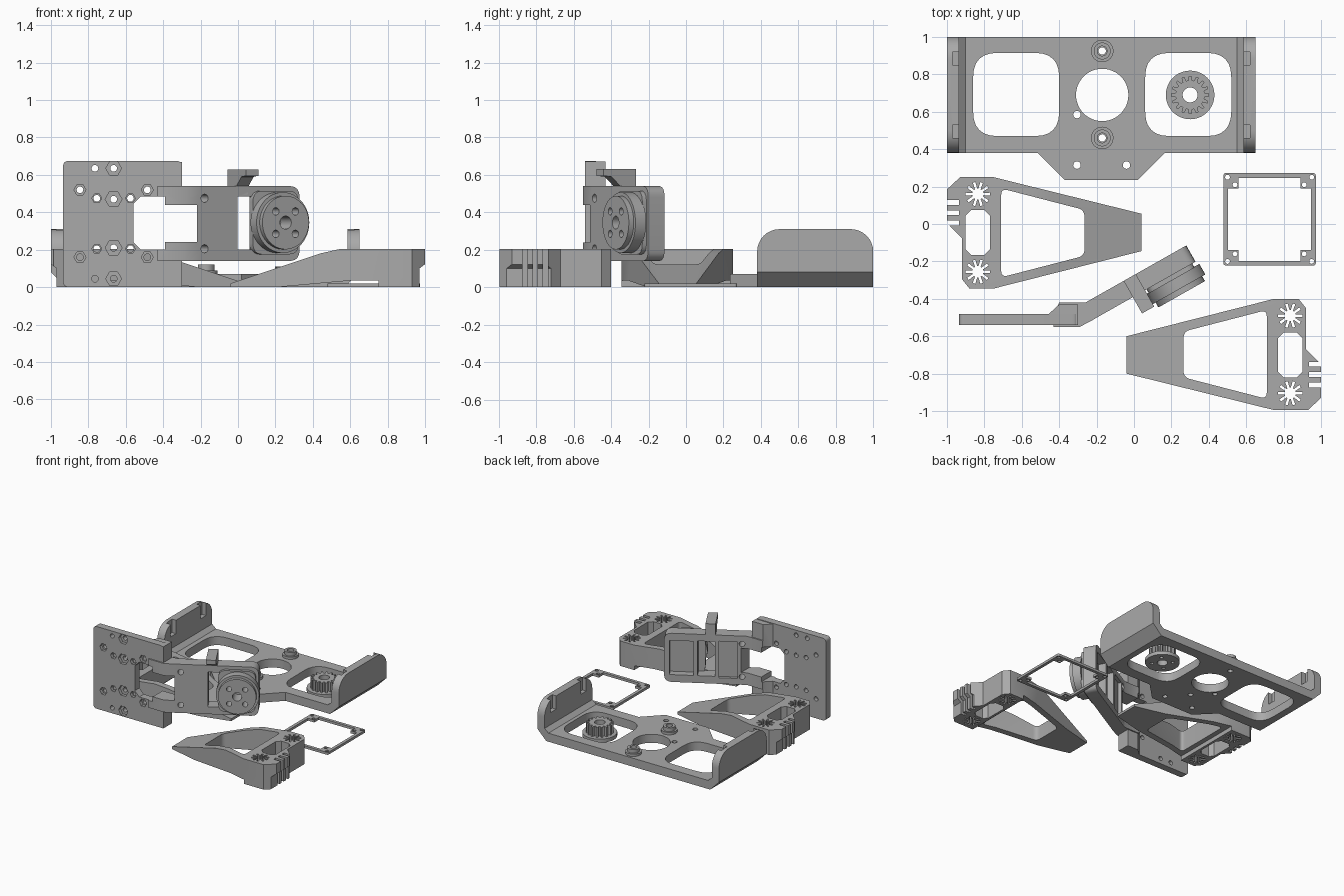
import bpy, bmesh
from math import sin, cos, pi, radians
from mathutils import Matrix, Vector

if "Cube" in bpy.data.objects:
    bpy.data.objects.remove(bpy.data.objects["Cube"], do_unlink=True)

grey = bpy.data.materials.new("plain_grey")
grey.use_nodes = True
grey.diffuse_color = (0.4, 0.4, 0.4, 1)
grey.node_tree.nodes["Principled BSDF"].inputs["Base Color"].default_value = (0.4, 0.4, 0.4, 1)

# Extrusion frames: plan, facing the front, seen from the side, and the slanted arm
UP = Matrix.Identity(4)
FRONT = Matrix(((1, 0, 0, 0), (0, 0, 1, 0), (0, 1, 0, 0), (0, 0, 0, 1)))
SIDE = Matrix(((0, 0, 1, 0), (1, 0, 0, 0), (0, 1, 0, 0), (0, 0, 0, 1)))
a = radians(29.5)
ARM = Matrix(((cos(a), 0, sin(a), -0.26), (sin(a), 0, -cos(a), -0.42), (0, 1, 0, 0), (0, 0, 0, 1)))
ARM_SIDE = ARM @ Matrix(((0, 0, 1, 0), (0, 1, 0, 0), (1, 0, 0, 0), (0, 0, 0, 1)))


def rect(x0, y0, x1, y1):
    return [(x0, y0), (x1, y0), (x1, y1), (x0, y1)]


def circle(x, y, r, n=32, turn=0.0):
    return [(x + r * cos(turn + 2 * pi * i / n), y + r * sin(turn + 2 * pi * i / n)) for i in range(n)]


def toothed(x, y, r_out, r_in, teeth, fill=0.3):
    pts = []
    for i in range(teeth):
        for r, s in ((r_in, -0.5 + fill / 2), (r_out, -fill / 2), (r_out, fill / 2), (r_in, 0.5 - fill / 2)):
            t = 2 * pi * (i + s) / teeth
            pts.append((x + r * cos(t), y + r * sin(t)))
    return pts


def fillet(pts, r, steps=6):
    out = []
    for i, p in enumerate(pts):
        p = Vector(p)
        p0, p1 = (p + (Vector(q) - p).normalized() * r for q in (pts[i - 1], pts[(i + 1) % len(pts)]))
        for k in range(steps + 1):
            t = k / steps
            out.append(tuple(p0 * (1 - t) ** 2 + p * 2 * t * (1 - t) + p1 * t * t))
    return out


def mesh_object(name, prisms):
    bm = bmesh.new()
    for pts, h0, h1, mat in prisms:
        low = [bm.verts.new(mat @ Vector((x, y, h0))) for x, y in pts]
        top = [bm.verts.new(mat @ Vector((x, y, h1))) for x, y in pts]
        bm.faces.new(low)
        bm.faces.new(top)
        for i in range(len(pts)):
            bm.faces.new((low[i - 1], low[i], top[i], top[i - 1]))
    bmesh.ops.recalc_face_normals(bm, faces=bm.faces)
    mesh = bpy.data.meshes.new(name)
    bm.to_mesh(mesh)
    bm.free()
    ob = bpy.data.objects.new(name, mesh)
    bpy.context.scene.collection.objects.link(ob)
    return ob


def part(name, solids, cuts=()):
    ob = mesh_object(name, solids)
    if cuts:
        cutter = mesh_object("cutter", cuts)
        cutter.hide_render = True
        mod = ob.modifiers.new("cut", 'BOOLEAN')
        mod.operation, mod.solver, mod.use_self = 'DIFFERENCE', 'EXACT', True
        mod.object = cutter
        dg = bpy.context.evaluated_depsgraph_get()
        result = bpy.data.meshes.new_from_object(ob.evaluated_get(dg))
        ob.modifiers.clear()
        ob.data = result
        bpy.data.objects.remove(cutter, do_unlink=True)
    ob.data.materials.clear()
    ob.data.materials.append(grey)
    bpy.ops.object.select_all(action='DESELECT')
    ob.select_set(True)
    bpy.context.view_layer.objects.active = ob
    bpy.ops.object.shade_smooth_by_angle(angle=radians(30))
    return ob


# Base tray: U profile with a front tab
tray = [(-1, 0.31), (-1, 0.08), (-0.92, 0), (0.57, 0), (0.65, 0.08), (0.65, 0.31),
        (0.585, 0.31), (0.585, 0.1), (0.55, 0.07), (-0.9, 0.07), (-0.935, 0.1), (-0.935, 0.31)]
tab = [(-0.52, 0.385), (-0.37, 0.235), (0.02, 0.235), (0.17, 0.385), (0.17, 0.4), (-0.52, 0.4)]
cuts = [(fillet(rect(x, 0.47, x + 0.46, 0.915), 0.13), -0.1, 0.2, UP) for x in (-0.86, 0.06)]
cuts.append((circle(-0.17, 0.69, 0.14, 48), -0.1, 0.2, UP))
for x, y in ((-0.305, 0.585), (-0.305, 0.315), (-0.04, 0.315), (-0.17, 0.925), (-0.17, 0.46)):
    cuts.append((circle(x, y, 0.02, 16), -0.1, 0.2, UP))
# Rounded wall corners and inner slots
arc = [(0.5 - 0.12 * sin(t * pi / 16), 0.19 + 0.12 * cos(t * pi / 16)) for t in range(9)]
corner = arc + [(0.37, 0.19), (0.37, 0.33), (0.5, 0.33)]
for flip in (False, True):
    cuts.append(([(1.38 - y if flip else y, z) for y, z in corner], -1.1, 0.8, SIDE))
    y = 0.85 if flip else 0.46
    for x in (-0.97, 0.57):
        cuts.append((rect(x, y, x + 0.05, y + 0.07), 0.2, 0.35, UP))
part("base_tray", [(tray, 0.38, 1, FRONT), (tab, 0, 0.07, UP)], cuts)

for y, side in ((0.925, "back"), (0.46, "front")):
    part(side + "_boss",
         [(circle(-0.17, y, 0.06), 0.065, 0.09, UP), (circle(-0.17, y, 0.045), 0.085, 0.12, UP)],
         [(circle(-0.17, y, 0.026), 0, 0.2, UP)])

# Drive gear on its flange
part("drive_gear",
     [(circle(0.3, 0.69, 0.13, 48), 0, 0.03, UP), (toothed(0.3, 0.69, 0.102, 0.078, 16, 0.35), 0.025, 0.11, UP)],
     [(circle(0.3, 0.69, 0.04), -0.1, 0.2, UP)]
     + [(circle(x, y, 0.014, 12), -0.1, 0.02, UP) for x, y in circle(0.3, 0.69, 0.08, 4, pi / 4)])

# Thin square frame
fx, fy, w, t = 0.725, 0.025, 0.222, 0.165
inner = [(w, t), (t, t), (t, w), (-t, w), (-t, t), (-w, t), (-w, -t), (-t, -t), (-t, -w), (t, -w), (t, -t), (w, -t)]
part("thin_frame", [(fillet(rect(fx - 0.247, fy - 0.247, fx + 0.247, fy + 0.247), 0.015), 0, 0.02, UP)],
     [([(fx + x, fy + y) for x, y in inner], -0.1, 0.1, UP)]
     + [(circle(fx + sx * d, fy + sy * d, 0.013, 12), -0.1, 0.1, UP)
        for sx in (-1, 1) for sy in (-1, 1) for d in (0.185, 0.225)])

# Two wedge legs, the second turned half round
outline = [(-0.04, -0.6), (0.75, -0.4), (0.88, -0.4), (0.92, -0.45), (0.92, -0.67), (1, -0.75),
           (1, -0.93), (0.93, -0.995), (0.75, -0.995), (-0.04, -0.8)]
window = fillet([(0.265, -0.575), (0.71, -0.46), (0.71, -0.935), (0.265, -0.82)], 0.035)
opening = [(0.80, -0.58), (0.87, -0.58), (0.9, -0.61), (0.9, -0.79), (0.87, -0.82), (0.80, -0.82), (0.77, -0.79), (0.77, -0.61)]
leg_cuts = [(window, -0.1, 0.3, UP), (opening, -0.1, 0.3, UP),
            ([(-0.1, 0), (-0.04, 0.02), (0.44, 0.18), (0.55, 0.205), (0.55, 0.3), (-0.1, 0.3)], -1.1, -0.3, FRONT),
            ([(0.1, -0.01), (0.6, 0.035), (0.75, 0.035), (0.75, -0.01)], -1.1, -0.3, FRONT),
            ([(0.97, -0.01), (0.97, 0.1), (1.01, 0.13), (1.01, -0.01)], -1.1, -0.3, FRONT)]
leg_cuts += [(toothed(0.835, y, 0.066, 0.03, 10, 0.35), -0.1, 0.3, UP) for y in (-0.49, -0.905)]
leg_cuts += [(rect(0.935, y - 0.013, 1.05, y + 0.013), -0.1, 0.3, UP) for y in (-0.75, -0.805, -0.86)]
part("left_leg", [(outline, 0, 0.205, UP)], leg_cuts)
right_leg = part("right_leg", [(outline, 0, 0.205, UP)], leg_cuts)
right_leg.rotation_euler.z = pi
right_leg.location.y = -0.745

# Upright bracket: drilled plate, thick rib and slanted arm
knee = [(-0.43, -0.55), (-0.29, -0.55), (-0.205, -0.505), (-0.25, -0.42), (-0.4, -0.42), (-0.43, -0.48)]
arm = rect(0, 0.14, 0.5, 0.54)
arm_end = fillet(rect(0.3, 0.14, 0.62, 0.54), 0.06)
solids = [(fillet(rect(-0.935, 0, -0.3, 0.675), 0.03), -0.54, -0.48, FRONT),
          ([(-0.46, -0.54), (-0.3, -0.54), (-0.3, -0.43), (-0.4, -0.43), (-0.46, -0.485)], 0, 0.67, UP),
          (knee, 0.14, 0.54, UP), (arm, 0, 0.1, ARM), (arm_end, 0, 0.1, ARM)]
octo = [(-0.56, 0.24), (-0.52, 0.2), (-0.39, 0.2), (-0.39, 0.24), (-0.22, 0.24),
        (-0.22, 0.44), (-0.39, 0.44), (-0.39, 0.485), (-0.52, 0.485), (-0.56, 0.445)]
cuts = [(octo, -0.7, -0.3, FRONT),
        (rect(0.24, 0.2, 0.37, 0.485), -0.1, 0.2, ARM),
        (rect(0.4, 0.2, 0.58, 0.48), -0.1, 0.06, ARM),
        (rect(0.07, 0.19, 0.21, 0.49), -0.1, 0.025, ARM)]
cuts += [(circle(0.037, z, 0.022, 16), -0.1, 0.2, ARM) for z in (0.205, 0.475)]
mid = 0.34
for dx, dz, hexed in ((0, 0.295, 0.042), (-0.1, 0.295, 0), (-0.18, 0.18, 0.032), (0.18, 0.18, 0.032),
                      (-0.09, 0.135, 0.026), (0.09, 0.135, 0.026), (0, 0.13, 0.045)):
    for z in (mid + dz, mid - dz):
        x = -0.665 + dx
        cuts.append((circle(x, z, 0.018, 16), -0.7, -0.3, FRONT))
        if hexed:
            cuts.append((circle(x, z, hexed, 6), -0.7, -0.515, FRONT))
part("upright_bracket", solids, cuts)

# Hook on top of the arm
hook = [(0, 0.535), (0.09, 0.535), (0.15, 0.59), (0.2, 0.595), (0.2, 0.63), (0, 0.63)]
part("arm_hook", [(hook, 0.235, 0.31, ARM_SIDE)])

# Wheel with collar on the arm
wu, wz = 0.47, 0.345
part("arm_wheel",
     [(fillet(rect(wu - 0.15, wz - 0.17, wu + 0.13, wz + 0.17), 0.06), 0.085, 0.125, ARM),
      (circle(wu, wz, 0.162, 64), 0.12, 0.185, ARM), (circle(wu, wz, 0.143, 64), 0.18, 0.215, ARM)],
     [(circle(wu, wz, 0.035, 24), -0.1, 0.3, ARM)]
     + [(circle(x, z, 0.02, 16), -0.1, 0.3, ARM) for x, z in circle(wu, wz, 0.085, 4, pi / 4)])
